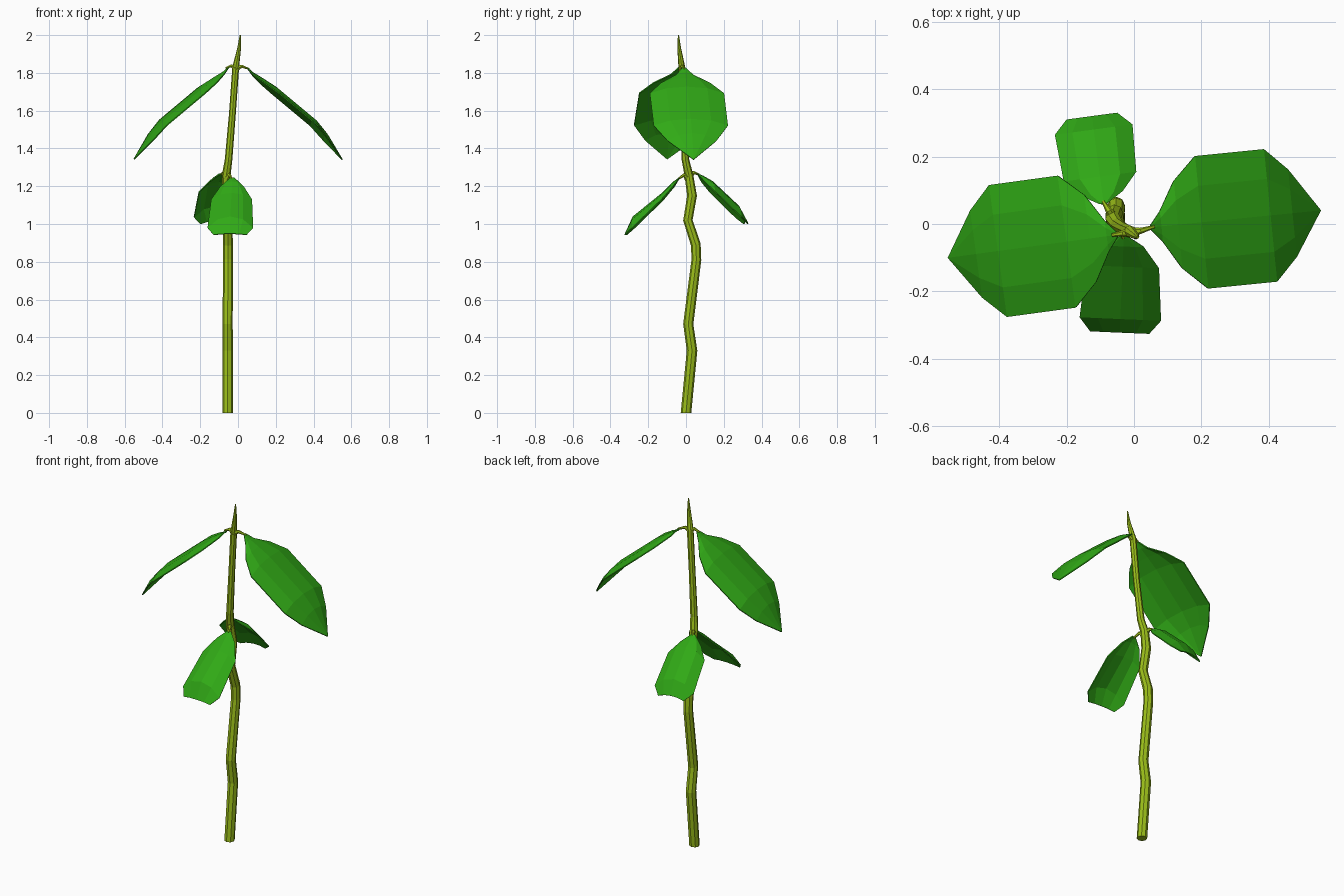
import bpy, bmesh
from math import cos, sin, pi
from mathutils import Vector

if "Cube" in bpy.data.objects:
    bpy.data.objects.remove(bpy.data.objects["Cube"])


def material(name, color):
    m = bpy.data.materials.new(name)
    m.diffuse_color = (*color, 1)
    m.use_nodes = True
    m.node_tree.nodes["Principled BSDF"].inputs["Base Color"].default_value = m.diffuse_color
    return m


STEM = material("stem_green", (0.33, 0.52, 0.01))
LEAF = material("leaf_green", (0.03, 0.40, 0.008))


def finish(name, bm, mat):
    bmesh.ops.remove_doubles(bm, verts=bm.verts, dist=0.0005)
    bmesh.ops.recalc_face_normals(bm, faces=bm.faces)
    me = bpy.data.meshes.new(name)
    bm.to_mesh(me)
    bm.free()
    me.materials.append(mat)
    ob = bpy.data.objects.new(name, me)
    bpy.context.collection.objects.link(ob)
    return ob


def tube(name, path, sides):
    """Faceted tube through (x, y, z, radius) points."""
    bm = bmesh.new()
    pts = [Vector(p[:3]) for p in path]
    rings = []
    for i, p in enumerate(pts):
        t = (pts[min(i + 1, len(pts) - 1)] - pts[max(i - 1, 0)]).normalized()
        if i == 0 and abs(t.z) > 0.9:
            t = Vector((0, 0, 1))
        ref = Vector((0, 1, 0)) if abs(t.z) > 0.7 else Vector((0, 0, 1))
        u = ref.cross(t).normalized()
        v = t.cross(u)
        r = path[i][3]
        rings.append([bm.verts.new(p + r * (cos(2 * pi * k / sides) * u + sin(2 * pi * k / sides) * v))
                      for k in range(sides)])
    for a, b in zip(rings, rings[1:]):
        for k in range(sides):
            n = (k + 1) % sides
            bm.faces.new((a[k], a[n], b[n], b[k]))
    bm.faces.new(rings[0])
    bm.faces.new(rings[-1])
    return finish(name, bm, STEM)


def leaf(name, base, heading, rows):
    """Domed blade; rows are (distance, mid drop, half width, extra edge drop)."""
    bm = bmesh.new()
    d = Vector((*heading, 0)).normalized()
    side = Vector((-d.y, d.x, 0))
    grid = []
    for dist, drop, half, edge in rows:
        grid.append([bm.verts.new(Vector(base) + d * dist + side * half * c
                                  - Vector((0, 0, drop + edge * k)))
                     for c, k in ((-1, 1), (-0.55, 0.25), (0, 0), (0.55, 0.25), (1, 1))])
    for a, b in zip(grid, grid[1:]):
        for k in range(4):
            bm.faces.new((a[k], a[k + 1], b[k + 1], b[k]))
    bmesh.ops.dissolve_degenerate(bm, edges=bm.edges, dist=0.0005)
    ob = finish(name, bm, LEAF)
    mod = ob.modifiers.new("thickness", 'SOLIDIFY')
    mod.thickness = 0.006
    mod.offset = 0


# Crooked main stem tapering to the shoot tip
tube("stem", [(-0.055, 0.0, 0, 0.028), (-0.055, 0.032, 0.33, 0.028),
              (-0.055, 0.012, 0.47, 0.027), (-0.053, 0.055, 0.81, 0.026),
              (-0.053, 0.052, 0.89, 0.026), (-0.055, 0.01, 1.02, 0.025),
              (-0.058, 0.032, 1.15, 0.026), (-0.062, 0.015, 1.26, 0.023),
              (-0.05, -0.003, 1.34, 0.02), (-0.03, -0.015, 1.58, 0.018),
              (-0.012, -0.022, 1.83, 0.018), (0.006, -0.036, 1.93, 0.01),
              (0.012, -0.04, 2.0, 0.003)], 8)

# Leaf stalks
tube("upper_stalk_right", [(-0.012, -0.025, 1.82, 0.016), (0.02, -0.02, 1.835, 0.009), (0.06, -0.008, 1.82, 0.005)], 6)
tube("upper_stalk_left", [(-0.012, -0.025, 1.82, 0.016), (-0.035, -0.028, 1.838, 0.009), (-0.065, -0.033, 1.825, 0.005)], 6)
tube("lower_stalk_back", [(-0.06, 0.015, 1.25, 0.02), (-0.075, 0.04, 1.272, 0.01), (-0.092, 0.068, 1.262, 0.005)], 6)
tube("lower_stalk_front", [(-0.06, 0.01, 1.24, 0.02), (-0.045, -0.01, 1.26, 0.01), (-0.032, -0.042, 1.238, 0.005)], 6)

# Upper pair: broad pointed blades
broad = [(0, 0, 0.008, 0), (0.03, 0.025, 0.045, 0.012), (0.08, 0.055, 0.13, 0.025),
         (0.15, 0.10, 0.197, 0.035), (0.355, 0.27, 0.197, 0.035),
         (0.42, 0.345, 0.13, 0.04), (0.505, 0.485, 0, 0)]
leaf("upper_leaf_right", (0.05, -0.01, 1.825), (0.5, 0.05), broad)
leaf("upper_leaf_left", (-0.05, -0.032, 1.828), (-0.5, -0.068), broad)

# Lower pair: smaller blunt blades
leaf("lower_leaf_back", (-0.09, 0.06, 1.265), (-0.035, 0.26),
     [(0, 0, 0.01, 0), (0.03, 0.012, 0.06, 0.03), (0.08, 0.04, 0.107, 0.055),
      (0.22, 0.17, 0.115, 0.06), (0.26, 0.25, 0.075, 0.015)])
leaf("lower_leaf_front", (-0.03, -0.035, 1.243), (-0.012, -0.28),
     [(0, 0, 0.01, 0), (0.03, 0.02, 0.06, 0.025), (0.09, 0.08, 0.107, 0.035),
      (0.245, 0.205, 0.12, 0.06), (0.285, 0.295, 0.087, 0.006)])
